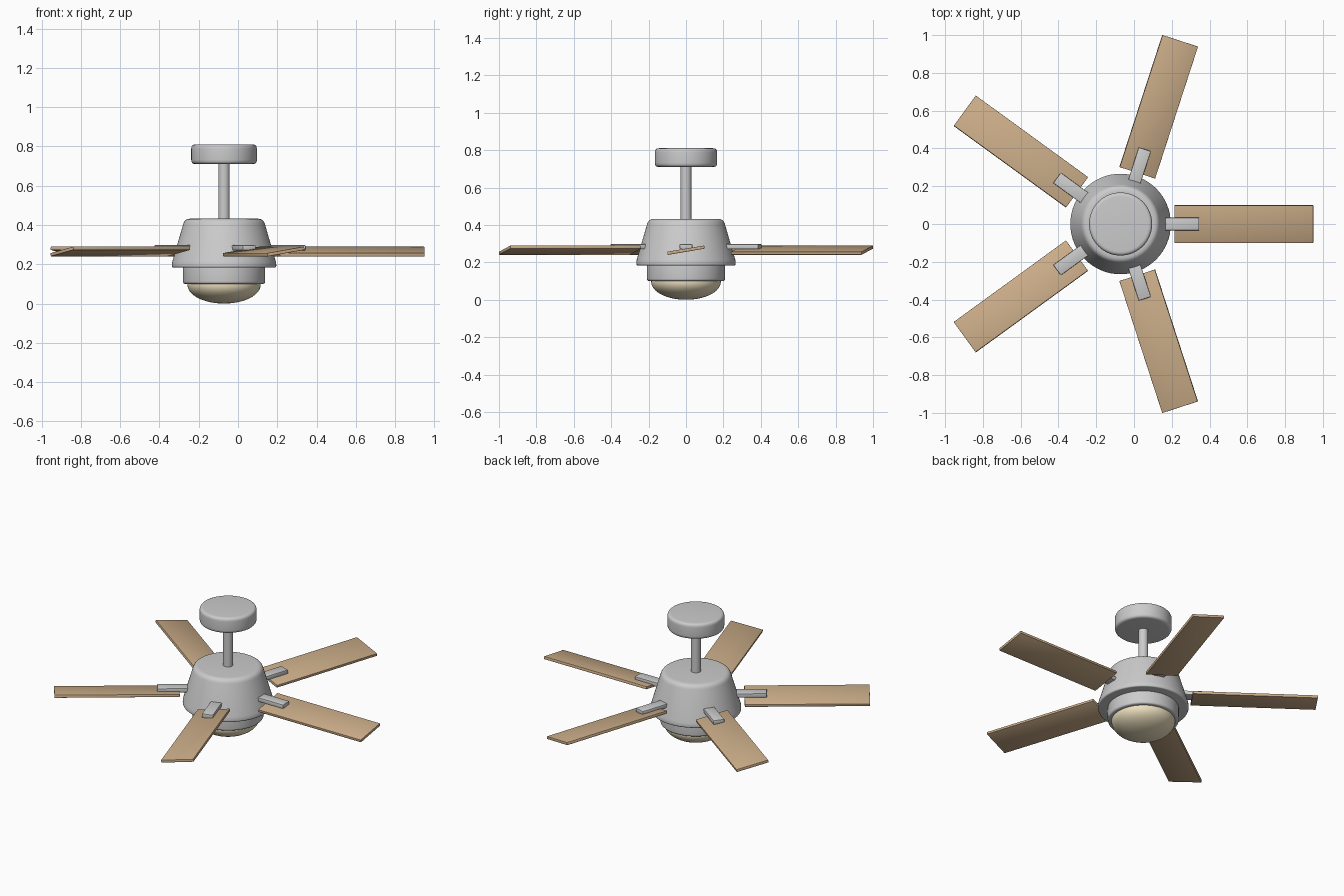
import bpy, bmesh
from math import sin, cos, pi, radians
from mathutils import Vector, Matrix

if "Cube" in bpy.data.objects:
    bpy.data.objects.remove(bpy.data.objects["Cube"])

CX = -0.071   # fan axis
SEG = 64


def material(name, rgb):
    m = bpy.data.materials.new(name)
    m.diffuse_color = (*rgb, 1)
    m.use_nodes = True
    m.node_tree.nodes["Principled BSDF"].inputs["Base Color"].default_value = m.diffuse_color
    return m


def finish(name, bm, mat=None, angle=35):
    mesh = bpy.data.meshes.new(name)
    bmesh.ops.recalc_face_normals(bm, faces=bm.faces)
    bm.to_mesh(mesh)
    bm.free()
    ob = bpy.data.objects.new(name, mesh)
    bpy.context.collection.objects.link(ob)
    if mat:
        mesh.materials.append(mat)
    bpy.ops.object.select_all(action='DESELECT')
    ob.select_set(True)
    bpy.context.view_layer.objects.active = ob
    bpy.ops.object.shade_smooth_by_angle(angle=radians(angle))
    return ob


def rounded(points, steps=5):
    """Points are (radius, z, corner rounding)."""
    out = []
    for i, (r, z, f) in enumerate(points):
        p = Vector((r, z))
        if f == 0:
            out.append(p)
            continue
        a = p + (Vector(points[i - 1][:2]) - p).normalized() * f
        b = p + (Vector(points[i + 1][:2]) - p).normalized() * f
        for k in range(steps + 1):
            t = k / steps
            out.append(a * (1 - t) ** 2 + p * 2 * t * (1 - t) + b * t * t)
    return out


def lathe(name, profile, mat=None):
    bm = bmesh.new()
    vs = [bm.verts.new((p[0], 0, p[1])) for p in profile]
    es = [bm.edges.new(pair) for pair in zip(vs, vs[1:])]
    bmesh.ops.spin(bm, geom=vs + es, axis=(0, 0, 1), cent=(0, 0, 0),
                   angle=2 * pi, steps=SEG, use_duplicate=False)
    bmesh.ops.remove_doubles(bm, verts=bm.verts, dist=1e-5)
    ob = finish(name, bm, mat)
    ob.location.x = CX
    return ob


def bar(name, r0, r1, width, thick, z, tilt, turn, bevel, mat=None):
    bm = bmesh.new()
    bmesh.ops.create_cube(bm, size=1)
    bmesh.ops.scale(bm, vec=(r1 - r0, width, thick), verts=bm.verts)
    bmesh.ops.bevel(bm, geom=bm.edges[:], offset=bevel, segments=2,
                    profile=0.5, affect='EDGES')
    m = (Matrix.Rotation(turn, 4, 'Z')
         @ Matrix.Translation(((r0 + r1) / 2, 0, z))
         @ Matrix.Rotation(tilt, 4, 'X'))
    bmesh.ops.transform(bm, matrix=m, verts=bm.verts)
    ob = finish(name, bm, mat)
    ob.location.x = CX
    return ob


wood = material("wood", (0.60, 0.42, 0.25))
glass = material("warm_glass", (0.85, 0.75, 0.52))

# Ceiling mount and rod
lathe("ceiling_canopy", rounded([(0, 0.81, 0), (0.167, 0.81, 0.022),
                                 (0.167, 0.71, 0.022), (0, 0.71, 0)]))
lathe("down_rod", [(0, 0.73), (0.029, 0.73), (0.029, 0.41), (0, 0.41)])

# Motor housing and the light ring below it
lathe("motor_housing", rounded([(0, 0.432, 0), (0.200, 0.432, 0.028),
                                (0.266, 0.205, 0.012), (0.266, 0.183, 0.01),
                                (0, 0.183, 0)]))
lathe("light_ring", rounded([(0, 0.19, 0), (0.209, 0.19, 0.012),
                             (0.209, 0.10, 0.014), (0, 0.10, 0)]))

# Light bowl
bowl = [(0, 0.11), (0.186, 0.11)]
bowl += [(0.186 * cos(k * pi / 32), 0.095 * (1 - sin(k * pi / 32)))
         for k in range(16)] + [(0, 0)]
lathe("light_bowl", bowl, glass)

# Five pitched blades with brackets
for i in range(5):
    turn = i * 2 * pi / 5
    bar(f"blade_{i + 1}", 0.285, 1.02, 0.2, 0.017, 0.265,
        radians(9.5), turn, 0.002, wood)
    bar(f"blade_bracket_{i + 1}", 0.20, 0.416, 0.068, 0.026, 0.284,
        0, turn, 0.004)
